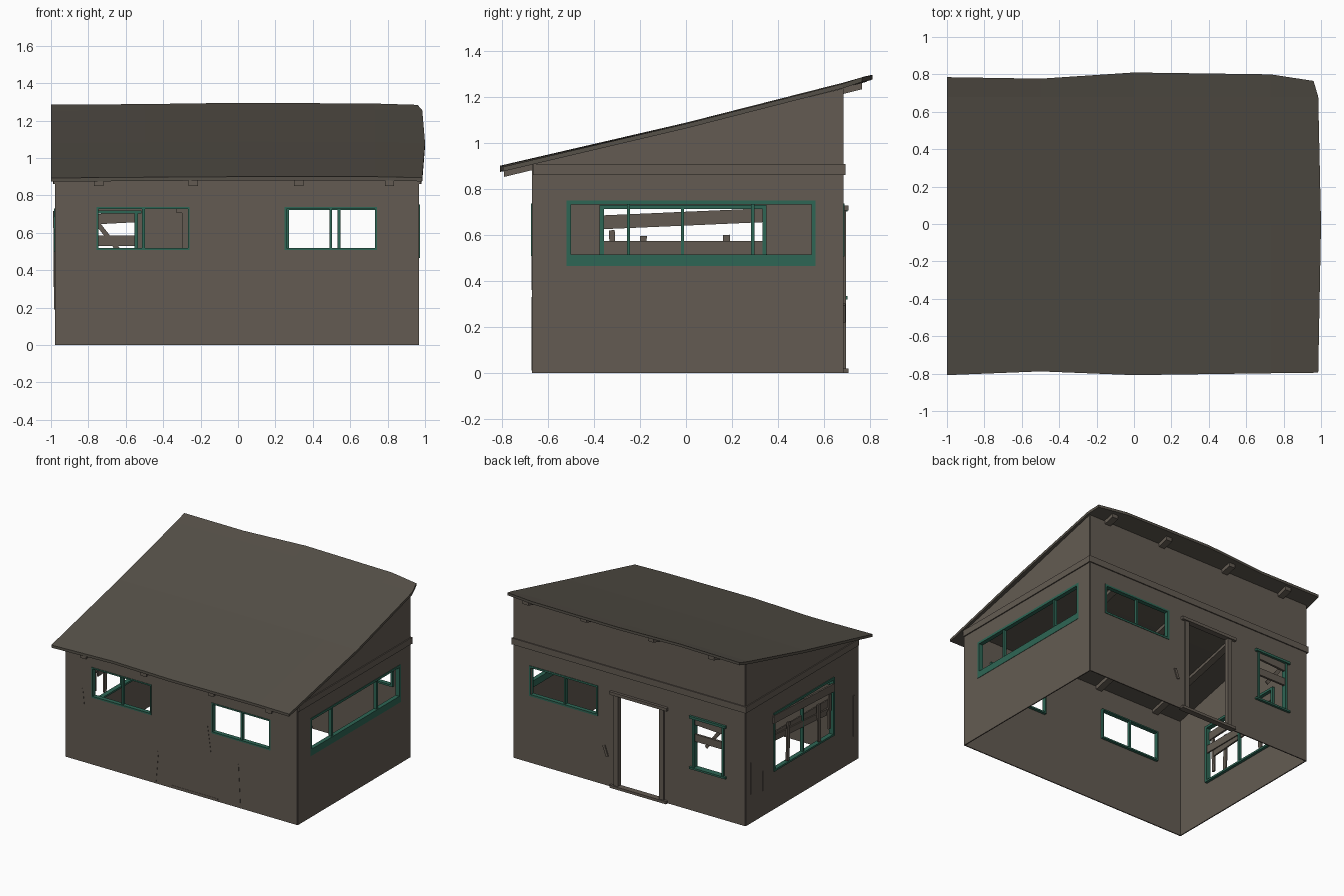
import bpy, bmesh, math
from mathutils import Vector

if "Cube" in bpy.data.objects:
    bpy.data.objects.remove(bpy.data.objects["Cube"])


def material(name, col):
    m = bpy.data.materials.new(name)
    m.diffuse_color = (*col, 1)
    m.use_nodes = True
    m.node_tree.nodes["Principled BSDF"].inputs["Base Color"].default_value = m.diffuse_color
    return m


WOOD = material("brown_wood", (0.125, 0.105, 0.085))
ROOF = material("dark_roof", (0.092, 0.081, 0.065))
GREEN = material("green_paint", (0.027, 0.133, 0.089))

# wall coordinates: u along the wall, o outwards, z up
SIDES = {
    "front": lambda u, o, z: (u, -0.665 - o, z),
    "back": lambda u, o, z: (u, 0.68 + o, z),
    "right": lambda u, o, z: (0.965 + o, u, z),
    "left": lambda u, o, z: (-0.975 - o, u, z),
}


def finish(name, bm, mat, thick=0, offset=0):
    bmesh.ops.recalc_face_normals(bm, faces=bm.faces)
    me = bpy.data.meshes.new(name)
    bm.to_mesh(me)
    bm.free()
    me.materials.append(mat)
    ob = bpy.data.objects.new(name, me)
    bpy.context.collection.objects.link(ob)
    if thick:
        s = ob.modifiers.new("thickness", 'SOLIDIFY')
        s.thickness, s.offset = thick, offset
    return ob


def boxes(name, side, items, mat):
    """items: (u0, u1, o0, o1, z0, z1, optional tilt in degrees)"""
    bm = bmesh.new()
    for it in items:
        u0, u1, o0, o1, z0, z1 = it[:6]
        a = math.radians(it[6]) if len(it) > 6 else 0
        cu, cz = (u0 + u1) / 2, (z0 + z1) / 2
        vs = bmesh.ops.create_cube(bm, size=1)["verts"]
        for v in vs:
            du, dz = v.co.x * (u1 - u0), v.co.z * (z1 - z0)
            o = o0 + (v.co.y + 0.5) * (o1 - o0)
            u = cu + du * math.cos(a) - dz * math.sin(a)
            z = cz + du * math.sin(a) + dz * math.cos(a)
            v.co = Vector(SIDES[side](u, o, z))
    return finish(name, bm, mat)


def roof_under(y):
    return 1.065 + y * (0.25 if y > 0 else 0.24)


def wall(side, u0, u1, holes):
    """Thin panel with rectangular holes; the top follows the roof."""
    us = sorted({u0, u1, 0.0, *[h[i] for h in holes for i in (0, 1)]})
    zs = sorted({0.0, 0.88, *[h[i] for h in holes for i in (2, 3)]}) + [None]
    bm, cache = bmesh.new(), {}

    def vert(u, z):
        if (u, z) not in cache:
            p = SIDES[side](u, 0, 0)
            zz = roof_under(p[1]) if z is None else z
            cache[u, z] = bm.verts.new((p[0], p[1], zz))
        return cache[u, z]

    for a, b in zip(us, us[1:]):
        for c, d in zip(zs, zs[1:]):
            mu, mz = (a + b) / 2, (c + (0.95 if d is None else d)) / 2
            if any(h[0] < mu < h[1] and h[2] < mz < h[3] for h in holes):
                continue
            bm.faces.new([vert(a, c), vert(b, c), vert(b, d), vert(a, d)])
    return finish(side + "_wall", bm, WOOD, 0.008)


def window(name, side, u0, u1, z0, z1, mullions=(), bar=0.014, o0=-0.025, o1=0.008, sill=0.014, lip=0):
    items = [(u0, u0 + bar, o0, o1, z0, z1), (u1 - bar, u1, o0, o1, z0, z1),
             (u0 - lip, u1 + lip, o0, o1 + lip * 0.5, z1 - bar, z1),
             (u0 - lip, u1 + lip, o0, o1 + lip * 0.5, z0, z0 + sill)]
    items += [(m - 0.007, m + 0.007, o0, 0, z0 + sill, z1 - bar) for m in mullions]
    return boxes(name, side, items, GREEN)


# walls
wall("front", -0.975, 0.965, [(-0.75, -0.265, 0.515, 0.73), (0.255, 0.735, 0.515, 0.73)])
wall("back", -0.975, 0.965, [(-0.79, -0.55, 0.33, 0.71), (-0.27, 0.09, 0.0, 0.705),
                             (0.27, 0.82, 0.515, 0.73)])
wall("right", -0.665, 0.68, [(-0.505, 0.55, 0.51, 0.735)])
wall("left", -0.665, 0.68, [(-0.36, 0.34, 0.30, 0.72)])

# windows
window("front_left_window", "front", -0.757, -0.258, 0.507, 0.737, [-0.505], 0.01, sill=0.012)
window("front_right_window", "front", 0.248, 0.742, 0.507, 0.737, [0.495], 0.01, sill=0.012)
window("right_window", "right", -0.518, 0.562, 0.465, 0.75, [-0.25, 0.29], 0.018, o1=0.007, sill=0.05)
window("back_wide_window", "back", 0.26, 0.835, 0.505, 0.735, [0.54])
window("back_small_window", "back", -0.80, -0.535, 0.32, 0.72, (), 0.018, o1=0.012, lip=0.02)
window("left_window", "left", -0.375, 0.35, 0.287, 0.73, [-0.015], 0.018, o1=0.01)

# door surround: jambs, lintel, threshold
boxes("door_frame", "back", [(-0.30, -0.262, -0.02, 0.015, 0.02, 0.705),
                             (0.085, 0.122, -0.02, 0.015, 0.02, 0.705),
                             (-0.33, 0.15, -0.02, 0.025, 0.705, 0.728),
                             (-0.325, 0.15, -0.02, 0.025, 0, 0.02)], WOOD)

# broken boards over the windows
boxes("left_window_boards", "left", [(-0.37, 0.36, 0.0, 0.014, 0.64, 0.70, 2.5),
                                     (-0.36, 0.35, -0.02, -0.01, 0.515, 0.573),
                                     (-0.30, 0.35, -0.012, 0.0, 0.49, 0.535, 4),
                                     (0.165, 0.195, 0.0, 0.012, 0.31, 0.60, 2),
                                     (-0.205, -0.175, 0.0, 0.012, 0.31, 0.595, -2),
                                     (-0.33, -0.305, 0.0, 0.012, 0.36, 0.62, 2)], WOOD)
boxes("back_window_boards", "back", [(-0.80, -0.54, -0.012, 0.004, 0.65, 0.705, 3),
                                     (-0.80, -0.54, -0.012, 0.004, 0.53, 0.585),
                                     (-0.705, -0.68, -0.02, -0.012, 0.48, 0.67, 38)], WOOD)

# wall cracks as thin slivers
boxes("front_cracks", "front", [(0.222, 0.228, 0, 0.006, 0.36, 0.555, 8),
                                (-0.833, -0.825, 0, 0.006, 0.43, 0.556, 6),
                                (-0.215, -0.207, 0, 0.006, 0.01, 0.248, -5),
                                (0.474, 0.482, 0, 0.006, 0.01, 0.33, 3),
                                (-0.09, 0.30, 0, 0.006, 0.012, 0.022)], WOOD)
boxes("left_cracks", "left", [(0.615, 0.625, 0, 0.008, 0.22, 0.46),
                              (0.47, 0.48, 0, 0.008, 0.19, 0.34),
                              (-0.615, -0.605, 0, 0.008, 0.19, 0.50)], WOOD)
boxes("back_chip", "back", [(0.183, 0.203, 0, 0.012, 0.22, 0.30, -20)], WOOD)

# ledge band round the side and back walls
boxes("back_band", "back", [(-0.988, 0.98, 0, 0.012, 0.86, 0.908)], WOOD)
boxes("right_band", "right", [(-0.665, 0.685, 0, 0.012, 0.86, 0.908)], WOOD)
boxes("left_band", "left", [(-0.665, 0.685, 0, 0.012, 0.86, 0.908)], WOOD)

# rafters under the roof
bm = bmesh.new()
for x in (-0.745, -0.24, 0.325, 0.81):
    rows = []
    for y in (-0.79, 0, 0.765):
        top = roof_under(y) + 0.004
        rows.append([bm.verts.new((x + sx, y, top + dz)) for sx, dz in
                     ((-0.025, -0.028), (0.025, -0.028), (0.025, 0), (-0.025, 0))])
    for a, b in zip(rows, rows[1:]):
        for i in range(4):
            j = (i + 1) % 4
            bm.faces.new([a[i], a[j], b[j], b[i]])
    bm.faces.new(rows[0])
    bm.faces.new(rows[-1])
finish("rafters", bm, WOOD)

# slightly warped roof sheet
XS = (-1, -0.5, 0, 0.73)
ROWS = [  # right-hand x, y values, z values
    (0.985, (-0.808, -0.788, -0.808, -0.798, -0.795), (0.893, 0.897, 0.9, 0.9, 0.895)),
    (1.0, (0, 0, 0, 0, 0), (1.08, 1.084, 1.087, 1.086, 1.082)),
    (0.985, (0.68, 0.68, 0.68, 0.68, 0.68), (1.254, 1.258, 1.26, 1.26, 1.256)),
    (0.96, (0.785, 0.777, 0.81, 0.80, 0.765), (1.285, 1.288, 1.295, 1.291, 1.284)),
]
bm = bmesh.new()
grid = [[bm.verts.new((x, y, z)) for x, y, z in zip(XS + (xr,), ys, zs)] for xr, ys, zs in ROWS]
for a, b in zip(grid, grid[1:]):
    for i in range(4):
        bm.faces.new([a[i], a[i + 1], b[i + 1], b[i]])
bmesh.ops.recalc_face_normals(bm, faces=bm.faces)
if sum(f.normal.z for f in bm.faces) < 0:
    bmesh.ops.reverse_faces(bm, faces=bm.faces)
lower = bmesh.ops.duplicate(bm, geom=bm.faces[:])
dup = [g for g in lower["geom"] if isinstance(g, bmesh.types.BMVert)]
bmesh.ops.translate(bm, verts=dup, vec=(0, 0, -0.02))
bmesh.ops.bridge_loops(bm, edges=[e for e in bm.edges if e.is_boundary])
finish("roof", bm, ROOF)
